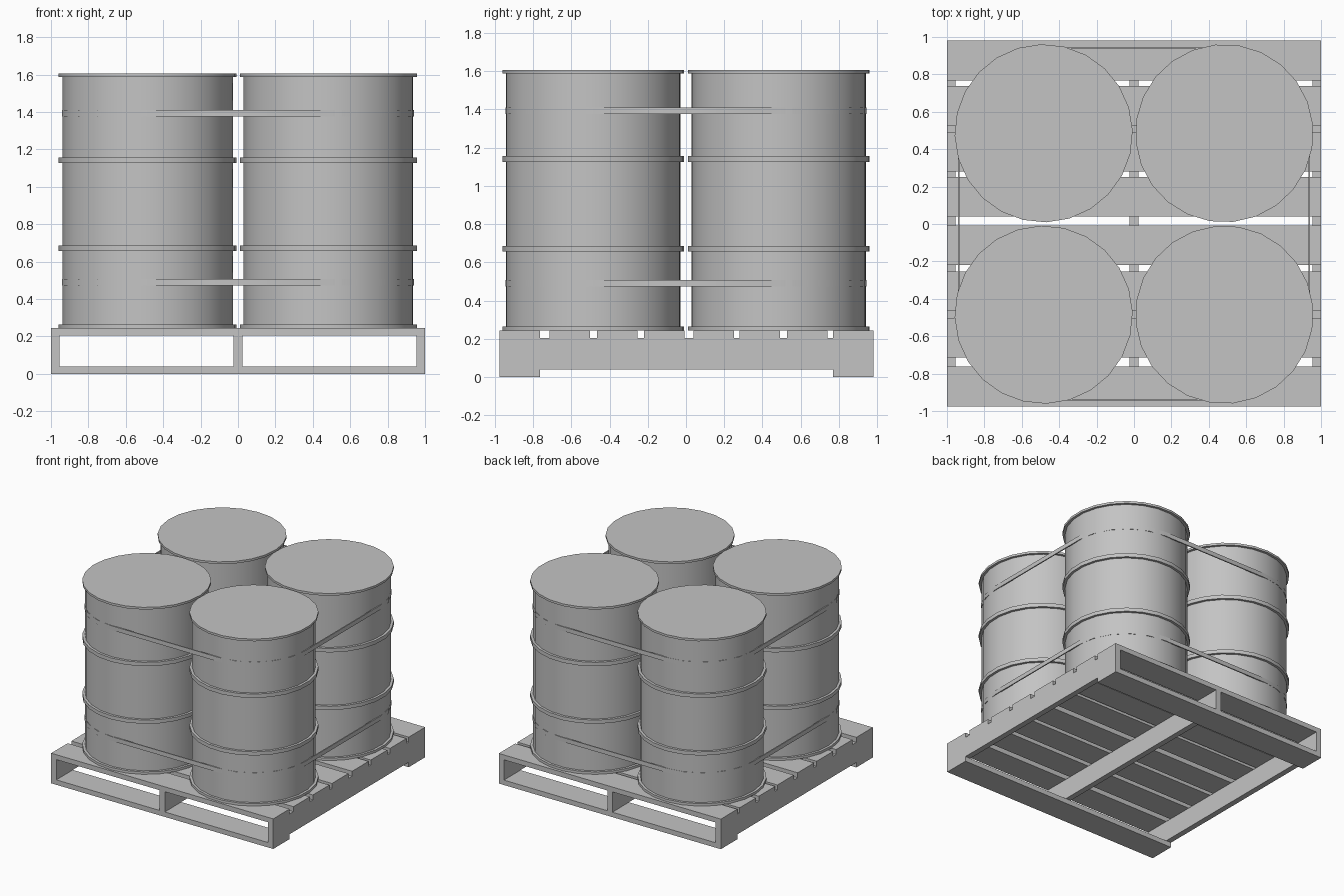
import bpy, bmesh, math

cube = bpy.data.objects.get("Cube")
if cube:
    bpy.data.objects.remove(cube)

grey = bpy.data.materials.new("plain_grey")
grey.use_nodes = True
colour = (0.55, 0.55, 0.55, 1)
grey.diffuse_color = colour
grey.node_tree.nodes["Principled BSDF"].inputs["Base Color"].default_value = colour


def finish(name, bm, smooth=False):
    bmesh.ops.recalc_face_normals(bm, faces=bm.faces)
    mesh = bpy.data.meshes.new(name)
    bm.to_mesh(mesh)
    bm.free()
    mesh.materials.append(grey)
    obj = bpy.data.objects.new(name, mesh)
    bpy.context.collection.objects.link(obj)
    if smooth:
        bpy.ops.object.select_all(action='DESELECT')
        obj.select_set(True)
        bpy.context.view_layer.objects.active = obj
        bpy.ops.object.shade_smooth_by_angle(angle=math.radians(30))
    return obj


def box(name, x0, x1, y0, y1, z0, z1):
    bm = bmesh.new()
    bmesh.ops.create_cube(bm, size=1)
    for v in bm.verts:
        v.co.x = x1 if v.co.x > 0 else x0
        v.co.y = y1 if v.co.y > 0 else y0
        v.co.z = z1 if v.co.z > 0 else z0
    return finish(name, bm)


def bridge(bm, a, b):
    for i in range(len(a)):
        j = (i + 1) % len(a)
        bm.faces.new((a[i], a[j], b[j], b[i]))


# Pallet: top boards, three stringers, two bottom boards
BOARD_STARTS = (-0.975, -0.715, -0.465, -0.22, 0.04, 0.28, 0.527, 0.768)
for i, y in enumerate(BOARD_STARTS):
    box(f"deck_board_{i + 1}", -1, 1, y, y + 0.212, 0.205, 0.245)
for side, x in (("right", -0.977), ("middle", 0), ("left", 0.977)):
    box(f"{side}_stringer", x - 0.023, x + 0.023, -0.975, 0.98, 0.04, 0.205)
box("front_bottom_board", -1, 1, -0.975, -0.763, 0, 0.04)
box("back_bottom_board", -1, 1, 0.768, 0.98, 0, 0.04)

# Drums: one turned profile with end rims and two rolling hoops
BODY, RIM = 0.456, 0.476
SIDES = 24
HOOPS = ((0.245, 0.265), (0.657, 0.687), (1.126, 1.157), (1.587, 1.605))


def drum(name, cx, cy, turn):
    profile = []
    for low, high in HOOPS:
        profile += [(BODY, low), (RIM, low), (RIM, high), (BODY, high)]
    profile = profile[1:-1]
    bm = bmesh.new()
    rings = []
    for r, z in profile:
        angles = [math.tau * k / SIDES + turn for k in range(SIDES)]
        rings.append([bm.verts.new((cx + r * math.cos(a), cy + r * math.sin(a), z))
                      for a in angles])
    for a, b in zip(rings, rings[1:]):
        bridge(bm, a, b)
    bm.faces.new(rings[0])
    bm.faces.new(rings[-1])
    return finish(name, bm, True)


CX, CY = 0.483, 0.485
drum("front_right_drum", -CX, -CY, 0.03)
drum("front_left_drum", CX, -CY, 0.1)
drum("back_right_drum", -CX, CY, 0.03)
drum("back_left_drum", CX, CY, 0.1)


# Straps: thin bands around all four drums
def strap(name, z0, z1):
    steps = 5
    bm = bmesh.new()
    loops = []
    for r, z in ((0.459, z0), (0.459, z1), (0.450, z1), (0.450, z0)):
        loop = []
        for q, (sx, sy) in enumerate(((1, 1), (-1, 1), (-1, -1), (1, -1))):
            for k in range(steps + 1):
                a = math.pi / 2 * (q + k / steps)
                loop.append(bm.verts.new((sx * CX + r * math.cos(a),
                                          sy * CY + r * math.sin(a), z)))
        loops.append(loop)
    for i in range(4):
        bridge(bm, loops[i], loops[(i + 1) % 4])
    return finish(name, bm, True)


strap("lower_strap", 0.473, 0.508)
strap("upper_strap", 1.375, 1.41)
